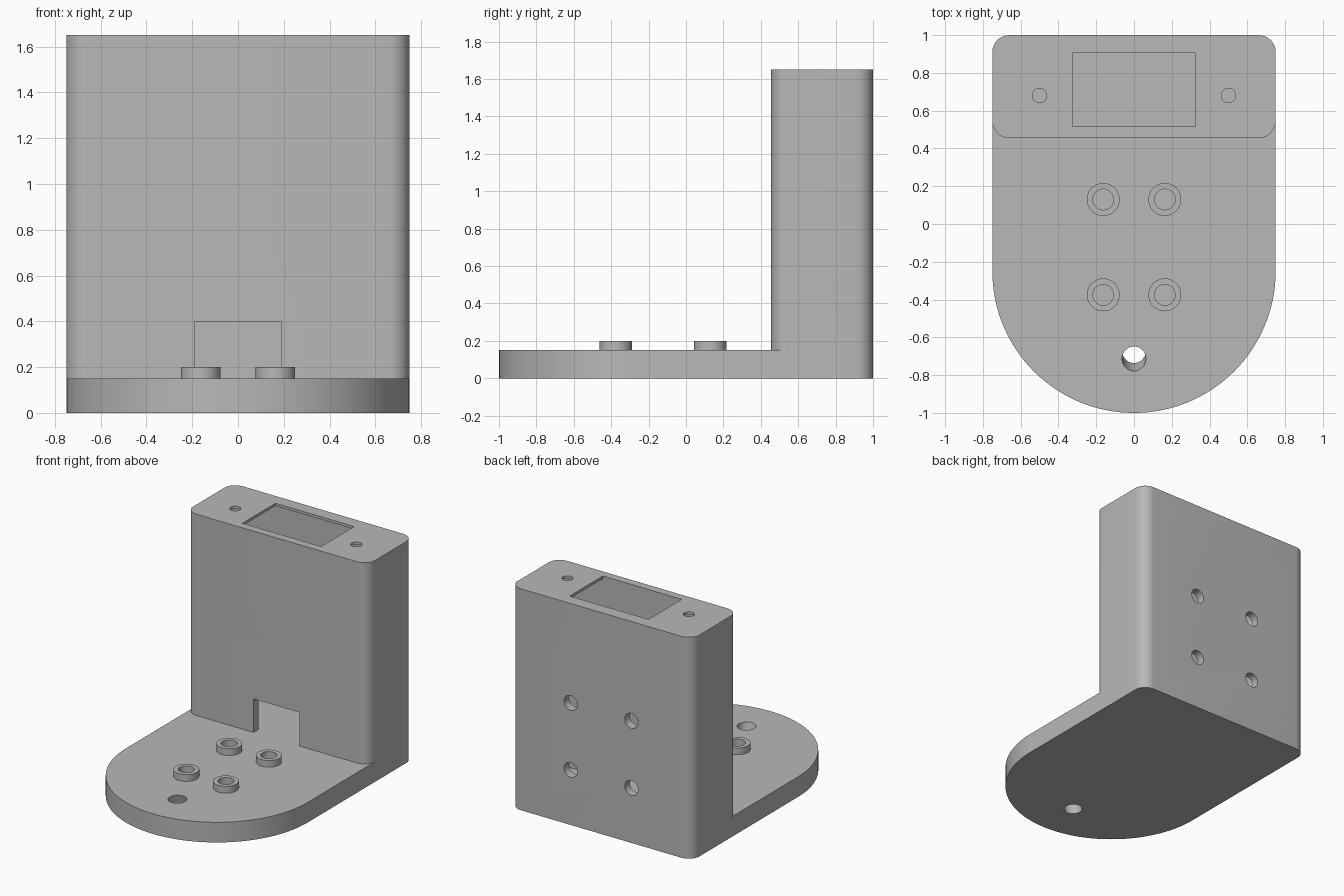
import bpy, bmesh
from math import sin, cos, pi, atan2
from mathutils import Matrix, Vector

if "Cube" in bpy.data.objects:
    bpy.data.objects.remove(bpy.data.objects["Cube"], do_unlink=True)

grey = bpy.data.materials.new("plain_grey")
grey.use_nodes = True
grey.diffuse_color = (0.48, 0.48, 0.48, 1)
grey.node_tree.nodes["Principled BSDF"].inputs["Base Color"].default_value = (0.48, 0.48, 0.48, 1)


def link(name, bm):
    bmesh.ops.recalc_face_normals(bm, faces=bm.faces)
    mesh = bpy.data.meshes.new(name)
    bm.to_mesh(mesh)
    bm.free()
    mesh.materials.append(grey)
    obj = bpy.data.objects.new(name, mesh)
    bpy.context.collection.objects.link(obj)
    return obj


def prism(name, outline, z0, z1):
    bm = bmesh.new()
    face = bm.faces.new([bm.verts.new((x, y, z0)) for x, y in outline])
    ext = bmesh.ops.extrude_face_region(bm, geom=[face])
    verts = [v for v in ext["geom"] if isinstance(v, bmesh.types.BMVert)]
    bmesh.ops.translate(bm, verts=verts, vec=(0, 0, z1 - z0))
    return link(name, bm)


def arc(cx, cy, r, start, end, steps):
    return [(cx + r * cos(start + (end - start) * i / steps),
             cy + r * sin(start + (end - start) * i / steps)) for i in range(steps + 1)]


def rounded(hx, y0, y1, r):
    pts = []
    for i, (cx, cy) in enumerate([(hx - r, y1 - r), (r - hx, y1 - r),
                                  (r - hx, y0 + r), (hx - r, y0 + r)]):
        pts += arc(cx, cy, r, i * pi / 2, (i + 1) * pi / 2, 10)
    return pts


def block(name, hx, y0, y1, z0, z1):
    return prism(name, [(-hx, y0), (hx, y0), (hx, y1), (-hx, y1)], z0, z1)


def rod(name, start, end, r):
    a, b = Vector(start), Vector(end)
    turn = (b - a).to_track_quat('Z', 'Y').to_matrix().to_4x4()
    bm = bmesh.new()
    bmesh.ops.create_cone(bm, cap_ends=True, segments=40, radius1=r, radius2=r,
                          depth=(b - a).length, matrix=Matrix.Translation((a + b) / 2) @ turn)
    return link(name, bm)


def combine(target, tool, operation):
    tool.hide_render = True
    mod = target.modifiers.new("combine", 'BOOLEAN')
    mod.object = tool
    mod.operation = operation
    mod.solver = 'EXACT'
    bpy.context.view_layer.objects.active = target
    bpy.ops.object.modifier_apply(modifier=mod.name)
    bpy.data.objects.remove(tool, do_unlink=True)


# Base plate with a half-round front, joined to the upright housing
body = prism("stand_body", [(0.75, 0.8), (-0.75, 0.8)] + arc(0, -0.25, 0.75, pi, 2 * pi, 64), 0, 0.15)
combine(body, prism("housing", rounded(0.75, 0.455, 1, 0.09), 0, 1.65), 'UNION')

# Hollow inside, display window and cable slot
combine(body, prism("cavity", rounded(0.69, 0.515, 0.94, 0.08), 0.15, 1.63), 'DIFFERENCE')
combine(body, block("window", 0.325, 0.515, 0.905, 1.5, 1.7), 'DIFFERENCE')
combine(body, block("slot", 0.19, 0.4, 0.6, 0.15, 0.4), 'DIFFERENCE')

# Screw holes in the top and the back
for side in (-1, 1):
    combine(body, rod("top_hole", (side * 0.5, 0.68, 1.55), (side * 0.5, 0.68, 1.7), 0.038), 'DIFFERENCE')
    for z in (0.41, 0.91):
        combine(body, rod("back_hole", (side * 0.25, 0.85, z), (side * 0.25, 1.1, z), 0.055), 'DIFFERENCE')

# Standoffs with blind bores
for x in (-0.163, 0.163):
    for y in (0.13, -0.375):
        combine(body, rod("standoff", (x, y, 0.1), (x, y, 0.2), 0.087), 'UNION')
        combine(body, rod("bore", (x, y, 0.06), (x, y, 0.3), 0.055), 'DIFFERENCE')

# Slanted cable hole through the base
combine(body, rod("cable_hole", (0, -0.642, -0.1), (0, -0.742, 0.25), 0.063), 'DIFFERENCE')

# Smooth curves, sharp edges
bpy.ops.object.select_all(action='DESELECT')
body.select_set(True)
bpy.context.view_layer.objects.active = body
bpy.ops.object.shade_smooth_by_angle(angle=pi / 6)
